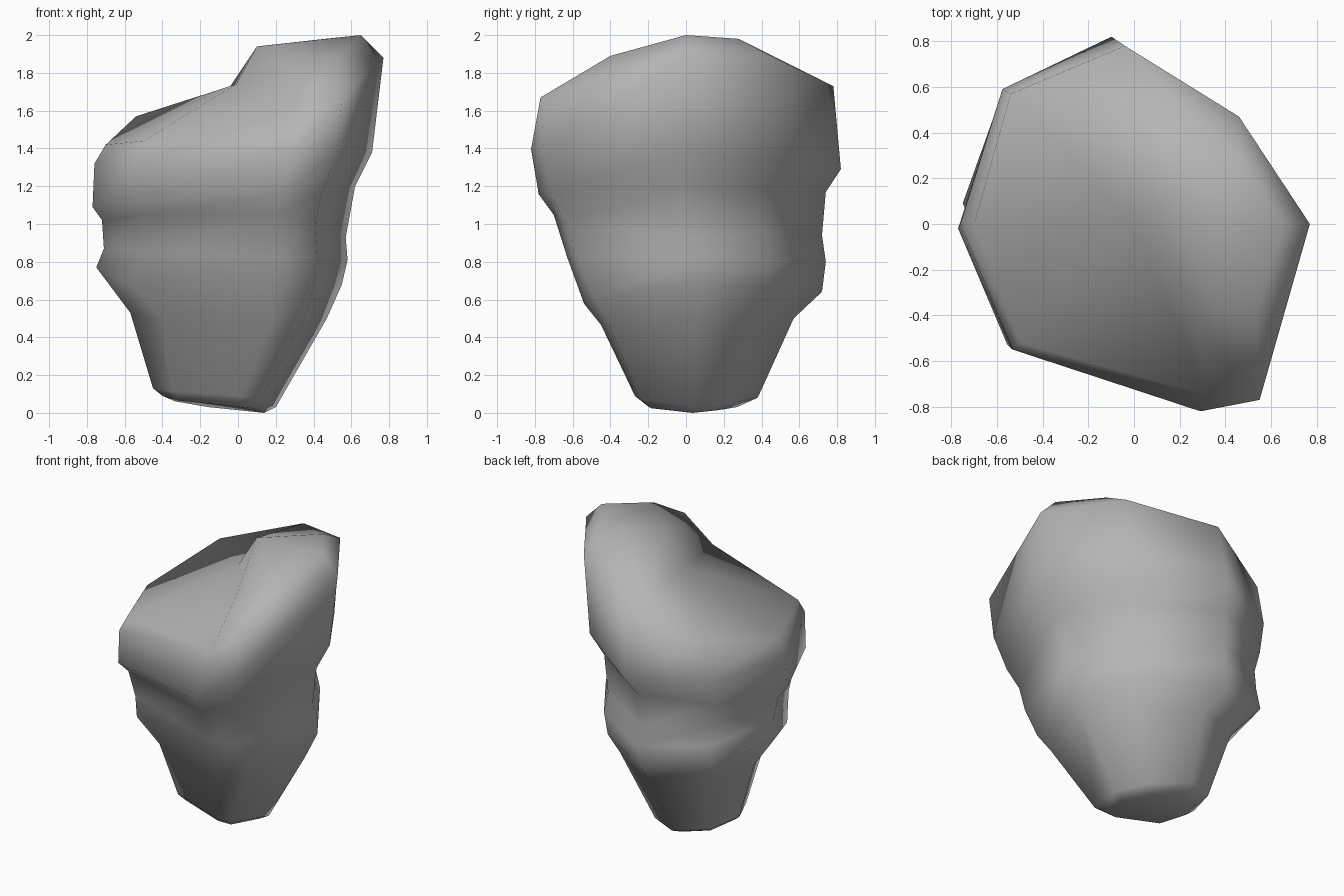
import bpy
import bmesh
from mathutils import Vector

default = bpy.data.objects.get("Cube")
if default:
    bpy.data.objects.remove(default, do_unlink=True)

# Single stone colour
stone = bpy.data.materials.new("grey_stone")
stone.use_nodes = True
colour = (0.46, 0.46, 0.46, 1)
stone.diffuse_color = colour
shader = next(n for n in stone.node_tree.nodes if n.type == "BSDF_PRINCIPLED")
shader.inputs["Base Color"].default_value = colour
shader.inputs["Roughness"].default_value = 0.8

# Irregular eight-sided outline, scaled to the extents of every layer
OUTLINE = [(1, 0), (.6, .57), (-.1, 1), (-.75, .72),
           (-1, 0), (-.69, -.67), (.43, -1), (.75, -.92)]

# Tilted layers: (reach, height) toward -x, +x, -y and +y
LAYERS = [
    ((-.40, .09), (.14, .00), (-.20, .04), (.27, .03)),
    ((-.45, .13), (.20, .03), (-.27, .10), (.38, .08)),
    ((-.57, .53), (.47, .50), (-.45, .46), (.57, .50)),
    ((-.75, .77), (.55, .68), (-.54, .56), (.72, .64)),
    ((-.71, .87), (.58, .81), (-.63, .83), (.74, .80)),
    ((-.72, 1.02), (.57, .93), (-.70, 1.07), (.72, .94)),
    ((-.77, 1.09), (.62, 1.2), (-.78, 1.15), (.74, 1.17)),
    ((-.76, 1.32), (.71, 1.38), (-.82, 1.40), (.82, 1.29)),
]

# Broken upper rim (A to H) and the raised crest points inside it
RIM = {
    "A": (.77, 0, 1.88), "B": (.46, .47, 1.88), "C": (-.04, .78, 1.73),
    "D": (-.54, .57, 1.57), "E": (-.70, 0, 1.42), "F": (-.5, -.52, 1.44),
    "G": (.32, -.75, 1.52), "H": (.55, -.77, 1.67),
}
# The stepped slab: S lies at the foot of the step, Q and U on its edge
CREST = {"Q": (.1, .06, 1.94), "P": (.65, 0, 2), "R": (.46, .28, 1.98),
         "S": (-.01, .02, 1.74), "T": (.53, -.4, 1.89), "U": (.28, -.4, 1.79)}
CAP = ("SCD SDE SEF SFG SGU UGH UHT SUQ QUT SQC "
       "THA TAP QTP QPR QRC CRB BRP BPA")


def layer_points(west, east, south, north):
    """Place the outline inside four reaches and blend the heights around it."""
    centre = Vector((west[0] + east[0], south[0] + north[0])) / 2
    half_x, half_y = (east[0] - west[0]) / 2, (north[0] - south[0]) / 2
    for x, y in OUTLINE:
        side = east if x > 0 else west
        end = north if y > 0 else south
        z = (side[1] * x * x + end[1] * y * y) / (x * x + y * y)
        yield centre.x + x * half_x, centre.y + y * half_y, z


bm = bmesh.new()
rings = [[bm.verts.new(p) for p in layer_points(*layer)] for layer in LAYERS]
named = {k: bm.verts.new(p) for k, p in {**RIM, **CREST}.items()}
rings.append([named[k] for k in RIM])

# Sides between neighbouring layers
count = len(OUTLINE)
for low, high in zip(rings, rings[1:]):
    for i in range(count):
        j = (i + 1) % count
        bm.faces.new((low[i], low[j], high[j], high[i]))

# Underside and sloping top
bm.faces.new(rings[0][::-1])
for corners in CAP.split():
    bm.faces.new([named[k] for k in corners])
bmesh.ops.recalc_face_normals(bm, faces=bm.faces)
for face in bm.faces:
    face.smooth = True

mesh = bpy.data.meshes.new("boulder")
bm.to_mesh(mesh)
bm.free()
mesh.materials.append(stone)
boulder = bpy.data.objects.new("boulder", mesh)
bpy.context.collection.objects.link(boulder)
